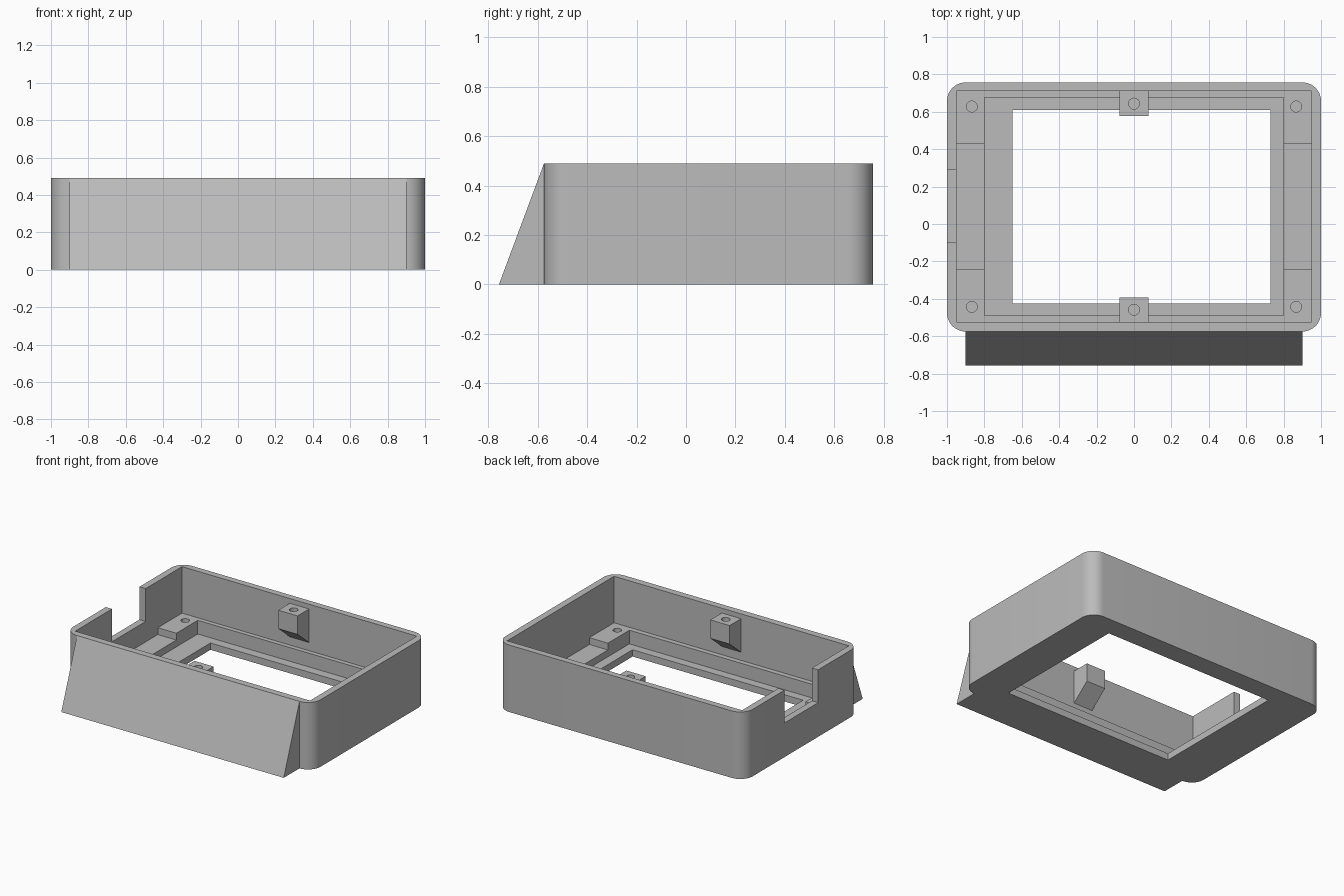
import bpy, bmesh, math
from mathutils import Matrix

default = bpy.data.objects.get("Cube")
if default:
    bpy.data.objects.remove(default, do_unlink=True)

grey = bpy.data.materials.new("plain_grey")
grey.use_nodes = True
COLOUR = (0.5, 0.5, 0.5, 1)
grey.diffuse_color = COLOUR
grey.node_tree.nodes["Principled BSDF"].inputs["Base Color"].default_value = COLOUR

HEIGHT = 0.49
FRONT, BACK = -0.575, 0.757
MID_Y = (0.71 - 0.525) / 2


def finish(name, bm):
    bmesh.ops.recalc_face_normals(bm, faces=bm.faces)
    mesh = bpy.data.meshes.new(name)
    bm.to_mesh(mesh)
    bm.free()
    mesh.materials.append(grey)
    obj = bpy.data.objects.new(name, mesh)
    bpy.context.collection.objects.link(obj)
    return obj


def box(name, x, y, z, corner=0):
    """Box from (min, max) ranges, with optional rounded vertical edges."""
    bm = bmesh.new()
    bmesh.ops.create_cube(bm, size=1)
    for v in bm.verts:
        for i, (lo, hi) in enumerate((x, y, z)):
            v.co[i] = lo if v.co[i] < 0 else hi
    if corner:
        upright = [e for e in bm.edges
                   if abs(e.verts[0].co.z - e.verts[1].co.z) > 0.1]
        bmesh.ops.bevel(bm, geom=upright, offset=corner, segments=10,
                        profile=0.5, affect='EDGES')
    return finish(name, bm)


def prism(name, profile, half_width):
    """Extrude a (y, z) outline across x."""
    bm = bmesh.new()
    face = bm.faces.new([bm.verts.new((-half_width, y, z)) for y, z in profile])
    moved = bmesh.ops.extrude_face_region(bm, geom=[face])["geom"]
    bmesh.ops.translate(bm, vec=(2 * half_width, 0, 0),
                        verts=[g for g in moved if isinstance(g, bmesh.types.BMVert)])
    return finish(name, bm)


def drill(x, y, z_low, z_high):
    bm = bmesh.new()
    bmesh.ops.create_cone(bm, cap_ends=True, segments=32, radius1=0.029,
                          radius2=0.029, depth=z_high - z_low,
                          matrix=Matrix.Translation((x, y, (z_low + z_high) / 2)))
    return finish("hole_cutter", bm)


def combine(target, other, operation):
    bpy.context.view_layer.objects.active = target
    mod = target.modifiers.new(operation.lower(), 'BOOLEAN')
    mod.operation = operation
    mod.solver = 'EXACT'
    mod.object = other
    bpy.ops.object.modifier_apply(modifier=mod.name)
    bpy.data.objects.remove(other, do_unlink=True)


# Outer case with rounded corners, and the sloped front foot
case = box("case", (-1, 1), (FRONT, BACK), (0, HEIGHT), corner=0.1)
foot = prism("sloped_foot", [(-0.757, 0), (FRONT + 0.01, 0),
                             (FRONT + 0.01, HEIGHT - 0.001), (FRONT, HEIGHT - 0.001)], 0.9)
combine(case, foot, 'UNION')

# Stepped interior: main cavity, side shelves, recess, window, cable notch
cuts = [
    ((-0.95, 0.95), (-0.525, 0.71), (0.15, 1)),
    ((-0.95, 0.95), (-0.24, 0.43), (0.10, 1)),
    ((-0.80, 0.80), (-0.488, 0.677), (0.05, 1)),
    ((-0.65, 0.73), (-0.425, 0.61), (-1, 1)),
    ((-1.1, -0.9), (-0.1, 0.29), (0.25, 1)),
]
for x, y, z in cuts:
    combine(case, box("cutter", x, y, z), 'DIFFERENCE')

# Screw holes in the four corner pads
for x in (-0.867, 0.867):
    for y in (-0.443, 0.628):
        combine(case, drill(x, y, 0.06, 0.3), 'DIFFERENCE')

# Screw posts on the front and back walls, tapering into the wall below
for name, side in (("back_post", 1), ("front_post", -1)):
    wall, face = (MID_Y + side * d for d in (0.6175, 0.485))
    post = prism(name, [(wall, 0.21), (wall, 0.455), (face, 0.455), (face, 0.32)], 0.078)
    combine(post, drill(0, MID_Y + side * 0.551, 0.34, 0.6), 'DIFFERENCE')

# Smooth rounded corners and holes, crisp edges elsewhere
for obj in bpy.context.collection.objects:
    if obj.type == 'MESH' and obj.name in ("case", "back_post", "front_post"):
        bpy.ops.object.select_all(action='DESELECT')
        obj.select_set(True)
        bpy.context.view_layer.objects.active = obj
        bpy.ops.object.shade_smooth_by_angle(angle=math.radians(20))
